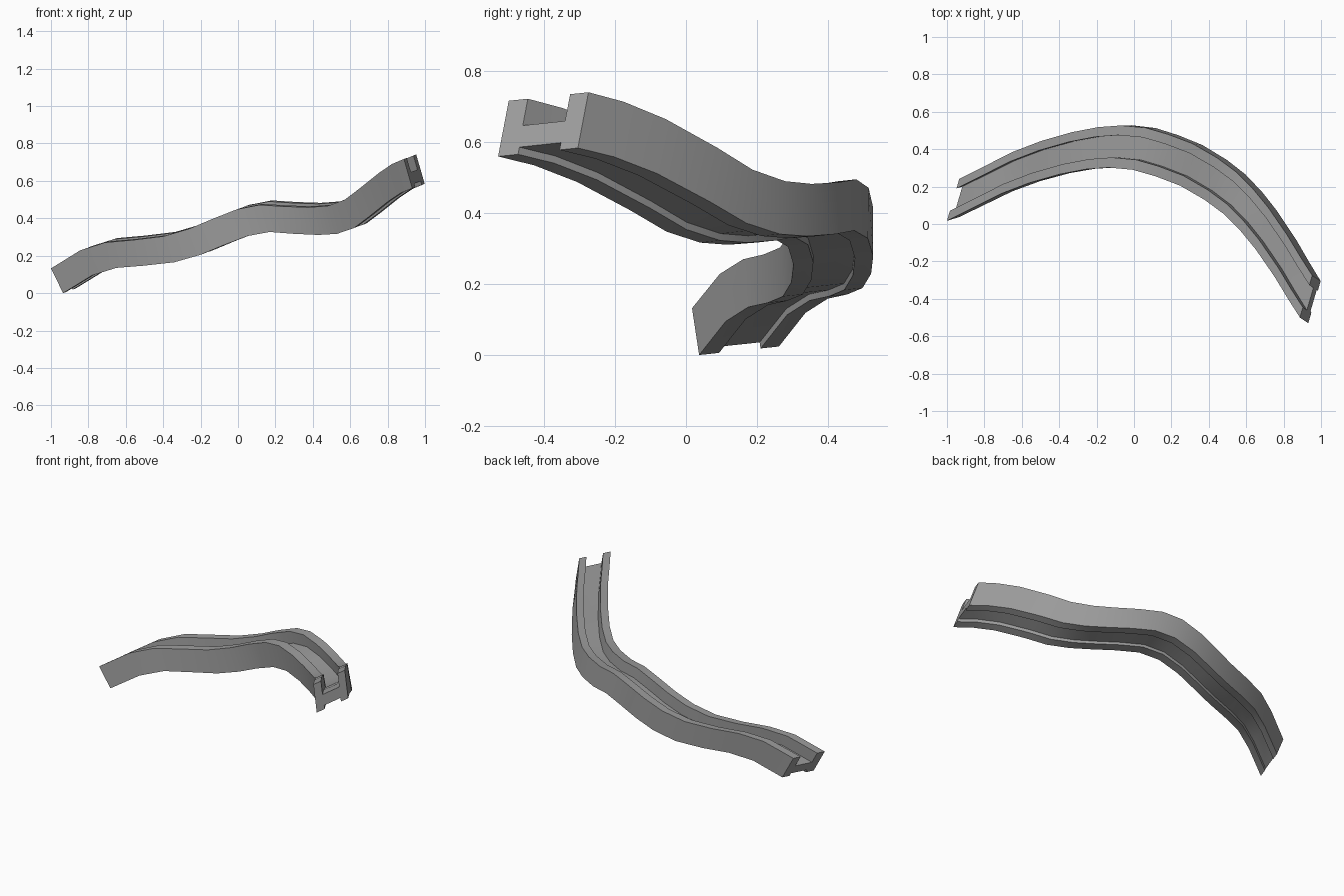
import bpy, bmesh, math
from mathutils import Vector

if "Cube" in bpy.data.objects:
    bpy.data.objects.remove(bpy.data.objects["Cube"])

# Path of the lower inner corner of the channel
path = [(-.935, .037, .0), (-.78, .112, .095), (-.65, .175, .135), (-.5, .23, .147),
        (-.34, .273, .165), (-.2, .297, .205), (-.08, .303, .255), (.05, .288, .305),
        (.17, .25, .327), (.3, .197, .317), (.43, .118, .311), (.53, .04, .317),
        (.62, -.055, .348), (.7, -.157, .408), (.8, -.307, .488), (.87, -.428, .535),
        (.932, -.53, .56)]

# H-shaped section: deep channel on top, shallow groove below (fractions of width, height)
section = [(0, 0), (.25, 0), (.25, .13), (.77, .13), (.77, 0), (1, 0),
           (1, 1), (.77, 1), (.77, .52), (.24, .52), (.24, 1), (0, 1)]

width = Vector((.066, .225, .024))
h_start, h_end = Vector((-.065, -.02, .132)), Vector((-.045, .03, .157))

# Sweep the section along the path, keeping its heading
bm = bmesh.new()
rings = []
for i, p in enumerate(path):
    h = h_start.lerp(h_end, i / (len(path) - 1))
    rings.append([bm.verts.new(Vector(p) + width * u + h * v) for u, v in section])
n = len(section)
for a, b in zip(rings, rings[1:]):
    for j in range(n):
        k = (j + 1) % n
        bm.faces.new((a[j], a[k], b[k], b[j]))
# End caps
bm.faces.new(rings[0])
bm.faces.new(rings[-1])
bmesh.ops.recalc_face_normals(bm, faces=bm.faces)

mesh = bpy.data.meshes.new("curved_channel_track")
bm.to_mesh(mesh)
bm.free()
track = bpy.data.objects.new("curved_channel_track", mesh)
bpy.context.collection.objects.link(track)

# Dark grey finish
mat = bpy.data.materials.new("dark_grey")
mat.diffuse_color = (.33, .33, .33, 1)
mat.use_nodes = True
mat.node_tree.nodes["Principled BSDF"].inputs["Base Color"].default_value = mat.diffuse_color
mesh.materials.append(mat)

bpy.context.view_layer.objects.active = track
track.select_set(True)
bpy.ops.object.shade_smooth_by_angle(angle=math.radians(30))
